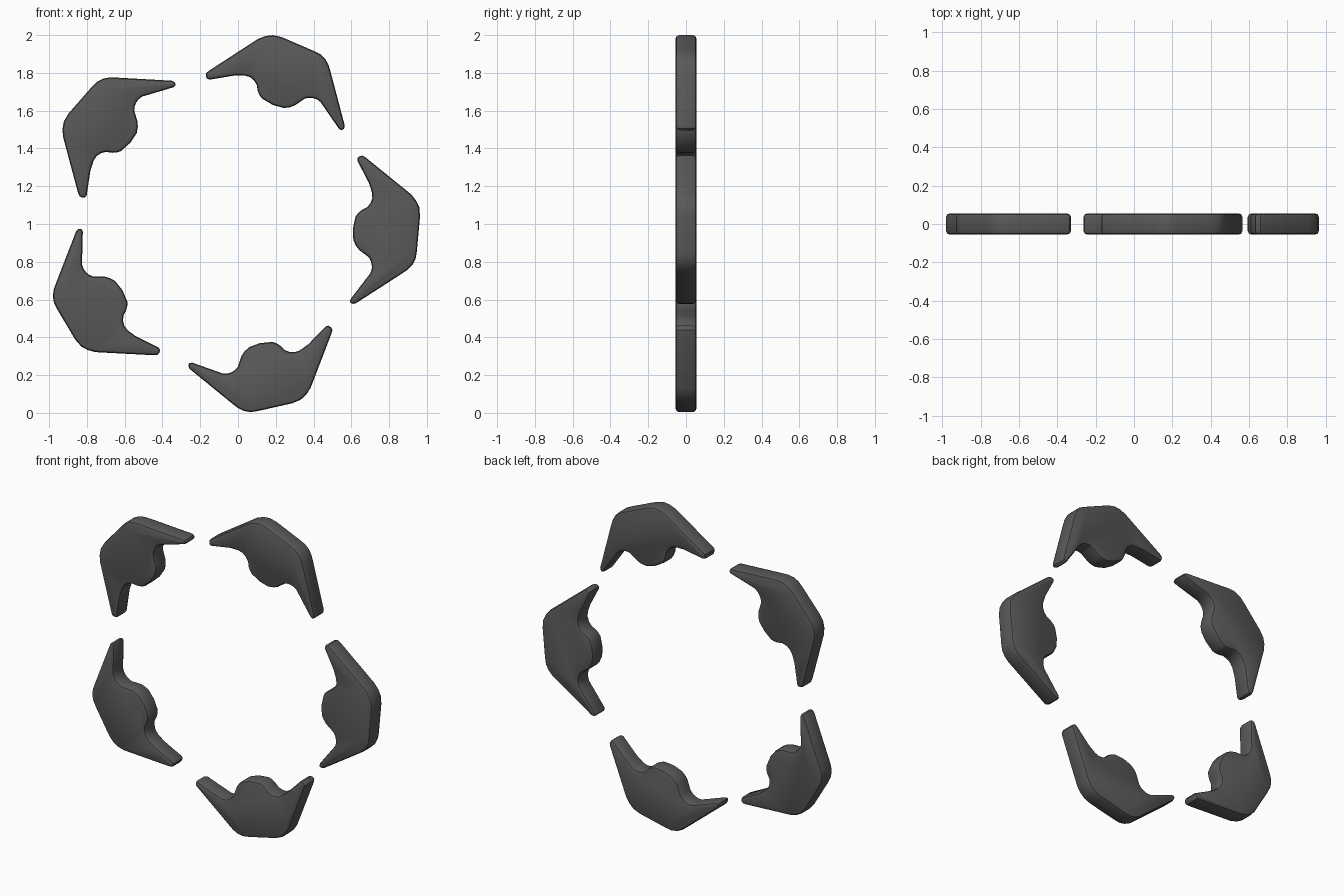
import bpy, bmesh, math
from mathutils import Matrix, Vector

if "Cube" in bpy.data.objects:
    bpy.data.objects.remove(bpy.data.objects["Cube"])

CENTRE = Vector((-0.055, 0.0, 1.011))
HALF_DEPTH = 0.055
BEVEL = 0.018

# Outline of the top segment (x, z): outer edge clockwise, then the lobed inner edge
PROFILE = [
    (-0.170, 1.785), (-0.168, 1.799), (-0.153, 1.812), (0.106, 1.980), (0.145, 1.995), (0.185, 2.000),
    (0.232, 1.989), (0.402, 1.916), (0.437, 1.898), (0.463, 1.872),
    (0.480, 1.840), (0.490, 1.806), (0.565, 1.522), (0.562, 1.506),
    (0.550, 1.496), (0.535, 1.503), (0.460, 1.612), (0.436, 1.647), (0.415, 1.661),
    (0.395, 1.667), (0.372, 1.668), (0.352, 1.663), (0.302, 1.628), (0.275, 1.618),
    (0.243, 1.614), (0.185, 1.630), (0.127, 1.664), (0.114, 1.682), (0.104, 1.706), (0.099, 1.738),
    (0.084, 1.761), (0.063, 1.778), (0.035, 1.786), (-0.020, 1.786),
    (-0.152, 1.764), (-0.165, 1.770),
]

dark = bpy.data.materials.new("dark_grey")
dark.diffuse_color = (0.1, 0.1, 0.1, 1)
dark.use_nodes = True
dark.node_tree.nodes["Principled BSDF"].inputs["Base Color"].default_value = dark.diffuse_color


def segment_mesh():
    """Extruded plate with rounded rims on both faces."""
    bm = bmesh.new()
    front = bm.faces.new([bm.verts.new((x - CENTRE.x, -HALF_DEPTH, z - CENTRE.z))
                          for x, z in PROFILE])
    ext = bmesh.ops.extrude_face_region(bm, geom=[front], use_keep_orig=True)
    back = [v for v in ext["geom"] if isinstance(v, bmesh.types.BMVert)]
    bmesh.ops.translate(bm, verts=back, vec=(0, 2 * HALF_DEPTH, 0))
    bmesh.ops.recalc_face_normals(bm, faces=bm.faces)
    rims = [e for e in bm.edges
            if abs(e.verts[0].co.y - e.verts[1].co.y) < 1e-5]
    bmesh.ops.bevel(bm, geom=rims, offset=BEVEL, offset_type='OFFSET',
                    segments=2, profile=0.5, affect='EDGES', clamp_overlap=False)
    me = bpy.data.meshes.new("ring_segment")
    bm.to_mesh(me)
    bm.free()
    me.materials.append(dark)
    return me


# Five identical segments around the ring
base = segment_mesh()
for i in range(5):
    me = base.copy()
    me.transform(Matrix.Translation(CENTRE) @ Matrix.Rotation(math.radians(72 * i), 4, 'Y'))
    ob = bpy.data.objects.new(f"ring_segment_{i + 1}", me)
    bpy.context.collection.objects.link(ob)
    ob.select_set(True)
    bpy.context.view_layer.objects.active = ob
bpy.ops.object.shade_smooth_by_angle(angle=math.radians(35))
